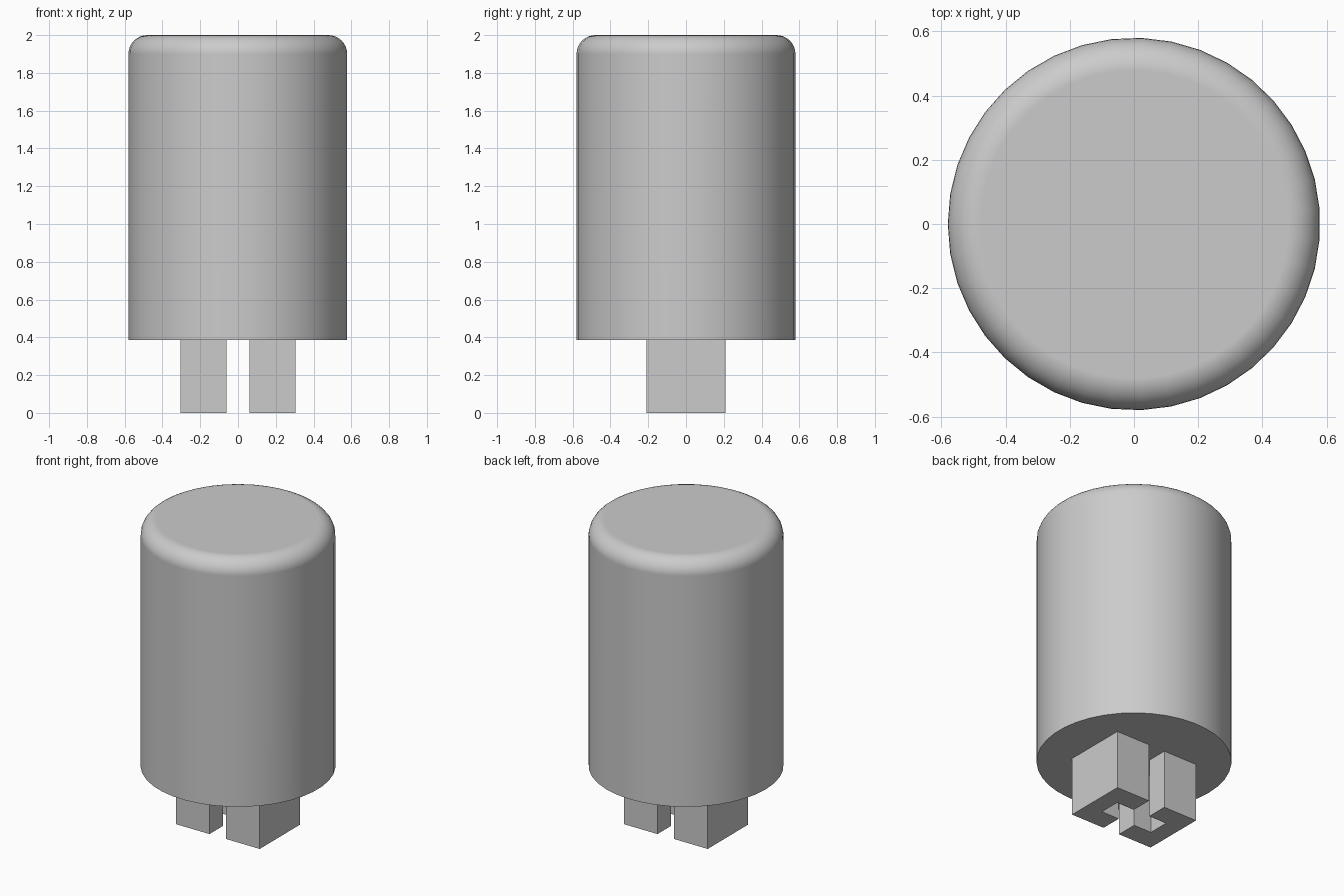
import bpy, bmesh
from math import sin, cos, pi, radians

cube = bpy.data.objects.get("Cube")
if cube:
    bpy.data.objects.remove(cube, do_unlink=True)

RADIUS, FILLET, BASE_Z, TOP_Z, SIDES = 0.58, 0.1, 0.385, 2.0, 39

grey = bpy.data.materials.new("plain_grey")
grey.use_nodes = True
grey.diffuse_color = (0.6, 0.6, 0.6, 1)
grey.node_tree.nodes["Principled BSDF"].inputs["Base Color"].default_value = (0.6, 0.6, 0.6, 1)


def finish(bm, name):
    bmesh.ops.recalc_face_normals(bm, faces=bm.faces)
    mesh = bpy.data.meshes.new(name)
    bm.to_mesh(mesh)
    bm.free()
    mesh.materials.append(grey)
    obj = bpy.data.objects.new(name, mesh)
    bpy.context.collection.objects.link(obj)
    return obj


# Cap body: turned profile with a rounded upper rim
bm = bmesh.new()
profile = [(RADIUS, BASE_Z)]
for i in range(9):
    a = i / 8 * pi / 2
    profile.append((RADIUS - FILLET + FILLET * cos(a), TOP_Z - FILLET + FILLET * sin(a)))
verts = [bm.verts.new((-r, 0, z)) for r, z in profile]
edges = [bm.edges.new(pair) for pair in zip(verts, verts[1:])]
bmesh.ops.spin(bm, geom=verts + edges, cent=(0, 0, 0), axis=(0, 0, 1),
               angle=2 * pi, steps=SIDES, use_merge=False)
bmesh.ops.remove_doubles(bm, verts=bm.verts, dist=0.0001)
bmesh.ops.holes_fill(bm, edges=[e for e in bm.edges if e.is_boundary], sides=0)
body = finish(bm, "cap_body")

bpy.ops.object.select_all(action='DESELECT')
body.select_set(True)
bpy.context.view_layer.objects.active = body
bpy.ops.object.shade_smooth_by_angle(angle=radians(30))
weighted = body.modifiers.new("flat_top_normals", 'WEIGHTED_NORMAL')
weighted.keep_sharp = True


# Stem: two facing C-shaped prongs that form a cross-shaped slot
def prong(name, side):
    inner, notch, outer, half_slot, half_depth = 0.06, 0.19, 0.305, 0.07, 0.21
    half = [(outer, half_depth), (inner, half_depth), (inner, half_slot), (notch, half_slot)]
    outline = half + [(x, -y) for x, y in reversed(half)]
    bm = bmesh.new()
    face = bm.faces.new([bm.verts.new((side * x, y, 0)) for x, y in outline])
    top = bmesh.ops.extrude_face_region(bm, geom=[face], use_keep_orig=True)["geom"]
    bmesh.ops.translate(bm, vec=(0, 0, BASE_Z),
                        verts=[v for v in top if isinstance(v, bmesh.types.BMVert)])
    return finish(bm, name)


prong("left_prong", 1)
prong("right_prong", -1)
